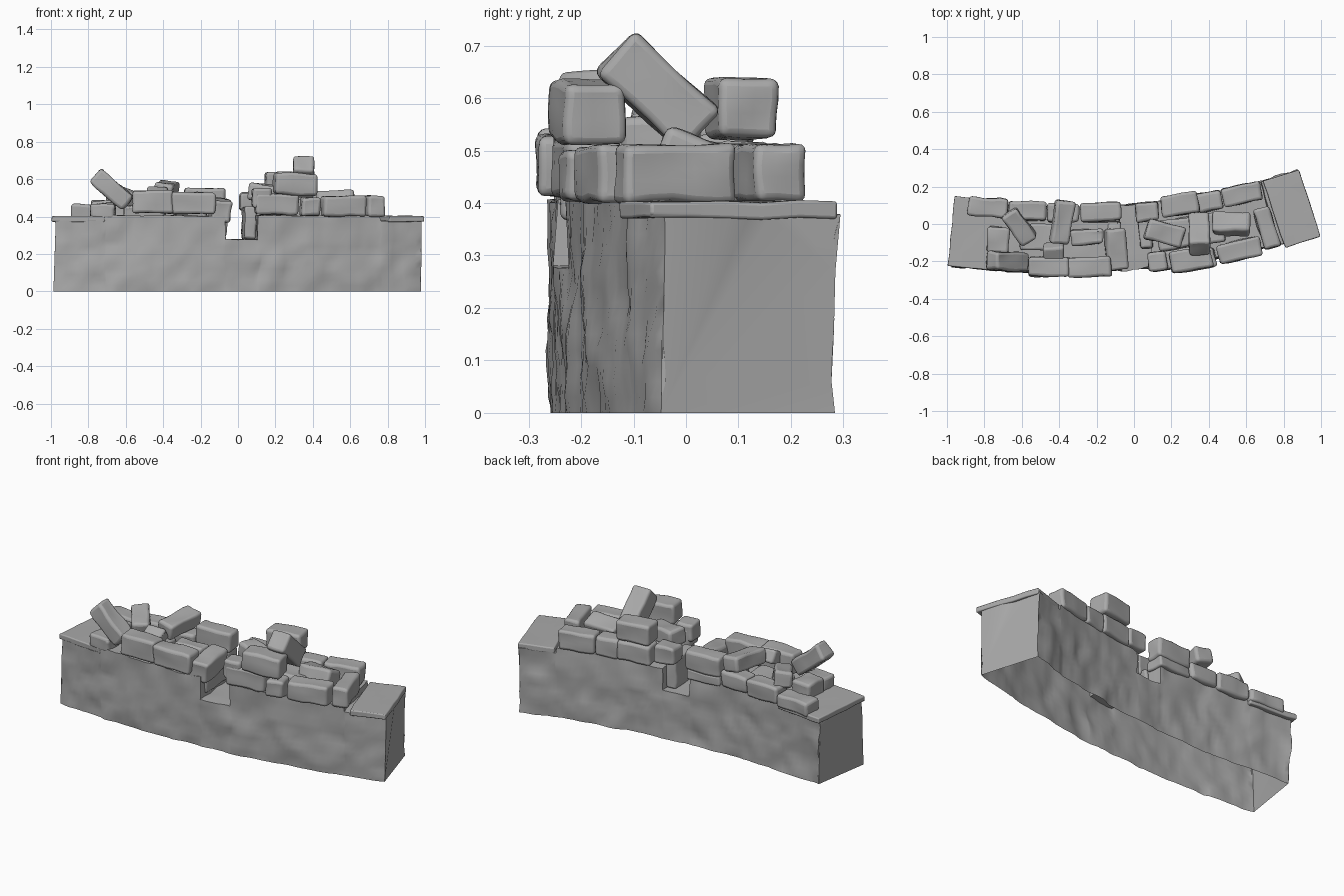
import bpy, bmesh, math
from mathutils import Vector, Euler, noise

cube = bpy.data.objects.get("Cube")
if cube:
    bpy.data.objects.remove(cube)

stone_grey = bpy.data.materials.new("stone grey")
stone_grey.use_nodes = True
GREY = (0.4, 0.4, 0.4, 1)
stone_grey.diffuse_color = GREY
stone_grey.node_tree.nodes["Principled BSDF"].inputs["Base Color"].default_value = GREY

# The wall follows a shallow arc
RADIUS, MID_X, MID_Y = 4.4, -0.4, -0.085


def tangent(x):
    return math.asin((x - MID_X) / RADIUS)


def on_arc(angle, offset):
    r = RADIUS - offset
    return MID_X + r * math.sin(angle), MID_Y + RADIUS - r * math.cos(angle)


def finish(bm, name, bevel, angle):
    bmesh.ops.recalc_face_normals(bm, faces=bm.faces[:])
    mesh = bpy.data.meshes.new(name)
    bm.to_mesh(mesh)
    bm.free()
    mesh.materials.append(stone_grey)
    obj = bpy.data.objects.new(name, mesh)
    bpy.context.collection.objects.link(obj)
    if bevel:
        mod = obj.modifiers.new("worn edges", "BEVEL")
        mod.width, mod.segments = bevel, 3
        mod.limit_method, mod.angle_limit = "ANGLE", math.radians(45)
    bpy.ops.object.select_all(action="DESELECT")
    obj.select_set(True)
    bpy.context.view_layer.objects.active = obj
    bpy.ops.object.shade_smooth_by_angle(angle=math.radians(angle))


def rough(p, scale, amount):
    return noise.noise_vector(p * scale) * amount


def stone(name, x, y, z, size, tilt=(0, 0), turn=0, bevel=0.015):
    """Worn block centred at x, y, z, turned to follow the arc."""
    bm = bmesh.new()
    bmesh.ops.create_cube(bm, size=1)
    bmesh.ops.subdivide_edges(bm, edges=bm.edges[:], cuts=4, use_grid_fill=True)
    rot = Euler((math.radians(tilt[0]), math.radians(tilt[1]),
                 tangent(x) + math.radians(turn))).to_matrix()
    centre = Vector((x, y, z))
    for v in bm.verts:
        p = rot @ (v.co * Vector(size)) + centre
        v.co = p + rough(p, 11, min(0.009, size[2] * 0.15))
    finish(bm, name, bevel, 50)


# Lumpy curved shell, open underneath, lofted along the arc with a notch in its top
FLOOR = 0.27


def wall_top(x):
    if -0.08 < x < 0.09:
        return 0.278
    return 0.375 if x < -0.7 or x > 0.72 else 0.405


def row_height(level, x):
    lower = min(level / 0.75, 1) * FLOOR
    return lower + max(level - 0.75, 0) / 0.25 * (wall_top(x) - FLOOR)


START, END, HALF = -0.962, 0.927, 0.172
stations = [START + (END - START) * i / 64 for i in range(65)]
for edge in (-0.08, 0.09, -0.7, 0.72):
    stations = [s for s in stations if abs(s - edge) > 0.008]
    stations += [edge - 0.002, edge + 0.002]
stations.sort()
ROWS, COLS = 12, 8
outline = ([(-1, r / ROWS) for r in range(ROWS)]
           + [(-1 + 2 * c / COLS, 1) for c in range(COLS)]
           + [(1, 1 - r / ROWS) for r in range(ROWS + 1)])
bm = bmesh.new()
rings = []
for s in stations:
    ring = []
    for side, level in outline:
        x, y = on_arc(tangent(s), side * HALF)
        p = Vector((x, y, row_height(level, s)))
        bump = rough(p, 8, 0.013) + rough(p, 19, 0.008)
        bump.z *= 0.4 if level == 1 else 0
        ring.append(bm.verts.new(p + bump))
    rings.append(ring)
for a, b in zip(rings, rings[1:]):
    for i in range(len(outline) - 1):
        bm.faces.new((a[i], a[i + 1], b[i + 1], b[i]))
for end in (rings[0], rings[-1]):
    cap = bm.faces.new(end)
    bmesh.ops.triangulate(bm, faces=[cap])
finish(bm, "wall_body", 0, 55)

# Flat cap slabs at both ends
stone("right_end_cap", -0.835, -0.052, 0.387, (0.285, 0.375, 0.032), bevel=0.008)
stone("left_end_cap", 0.845, 0.08, 0.387, (0.2, 0.375, 0.032), turn=1.5, bevel=0.008)

# Front course
front = [(-0.455, -0.228, 0.478, 0.215, 0.12), (-0.24, -0.23, 0.471, 0.23, 0.115),
         (0.205, -0.19, 0.465, 0.23, 0.11), (0.385, -0.185, 0.45, 0.1, 0.1),
         (0.565, -0.14, 0.455, 0.235, 0.11)]
for i, (x, y, z, length, height) in enumerate(front):
    stone(f"front_stone_{i + 1}", x, y, z, (length, 0.105, height))

# Back course
back = [(-0.78, 0.09, 0.425, 0.21, 0.08), (-0.57, 0.07, 0.438, 0.2, 0.1),
        (-0.38, 0.06, 0.44, 0.17, 0.09),
        (-0.18, 0.065, 0.495, 0.215, 0.11), (-0.18, 0.06, 0.415, 0.2, 0.06),
        (0.07, 0.065, 0.48, 0.12, 0.1), (0.245, 0.1, 0.46, 0.2, 0.11),
        (0.405, 0.12, 0.455, 0.13, 0.11), (0.575, 0.16, 0.458, 0.21, 0.11)]
for i, (x, y, z, length, height) in enumerate(back):
    stone(f"back_stone_{i + 1}", x, y, z, (length, 0.1, height))

# Cross stones bridging the two courses
stone("left_cross_stone", 0.71, -0.02, 0.455, (0.09, 0.225, 0.11), turn=3)
stone("right_cross_stone", -0.725, -0.085, 0.435, (0.12, 0.14, 0.1))
stone("notch_right_stone", -0.095, -0.135, 0.435, (0.105, 0.22, 0.115), (4, 6))
stone("notch_right_lower_stone", -0.1, -0.1, 0.35, (0.07, 0.22, 0.11))
stone("notch_left_stone", 0.058, -0.03, 0.365, (0.06, 0.2, 0.17))
stone("notch_left_front_stone", 0.125, -0.2, 0.5, (0.1, 0.1, 0.1))
stone("right_base_stone", -0.72, -0.2, 0.43, (0.13, 0.1, 0.08))

# Rubble filling the middle
stone("right_fill_stone", -0.25, -0.07, 0.44, (0.17, 0.08, 0.1))
stone("right_floor_stone", -0.5, -0.07, 0.42, (0.22, 0.14, 0.07))
stone("left_floor_stone", 0.3, -0.04, 0.44, (0.36, 0.16, 0.1))
stone("left_fill_stone", 0.52, 0.0, 0.48, (0.2, 0.11, 0.1), (-20, 0), -13)
stone("left_flat_stone", 0.165, -0.05, 0.525, (0.2, 0.11, 0.09), (0, 5), -22)

# Loose stones lying on top
stone("left_upper_front_stone", 0.305, -0.19, 0.573, (0.225, 0.115, 0.115), (0, 3))
stone("left_upper_back_stone", 0.245, 0.105, 0.58, (0.2, 0.115, 0.115))
stone("left_tilted_stone", 0.35, -0.053, 0.612, (0.115, 0.225, 0.11), (-42, 0), -8)
stone("right_tilted_stone", -0.675, -0.2, 0.545, (0.23, 0.1, 0.095), (0, 41))
stone("right_diagonal_stone", -0.615, -0.015, 0.5, (0.19, 0.1, 0.09), (6, 10), -52)
stone("right_long_stone", -0.385, 0.01, 0.54, (0.1, 0.23, 0.09), (4, 12), -8)
stone("right_small_stone", -0.43, -0.165, 0.505, (0.11, 0.12, 0.07), (25, 0))
